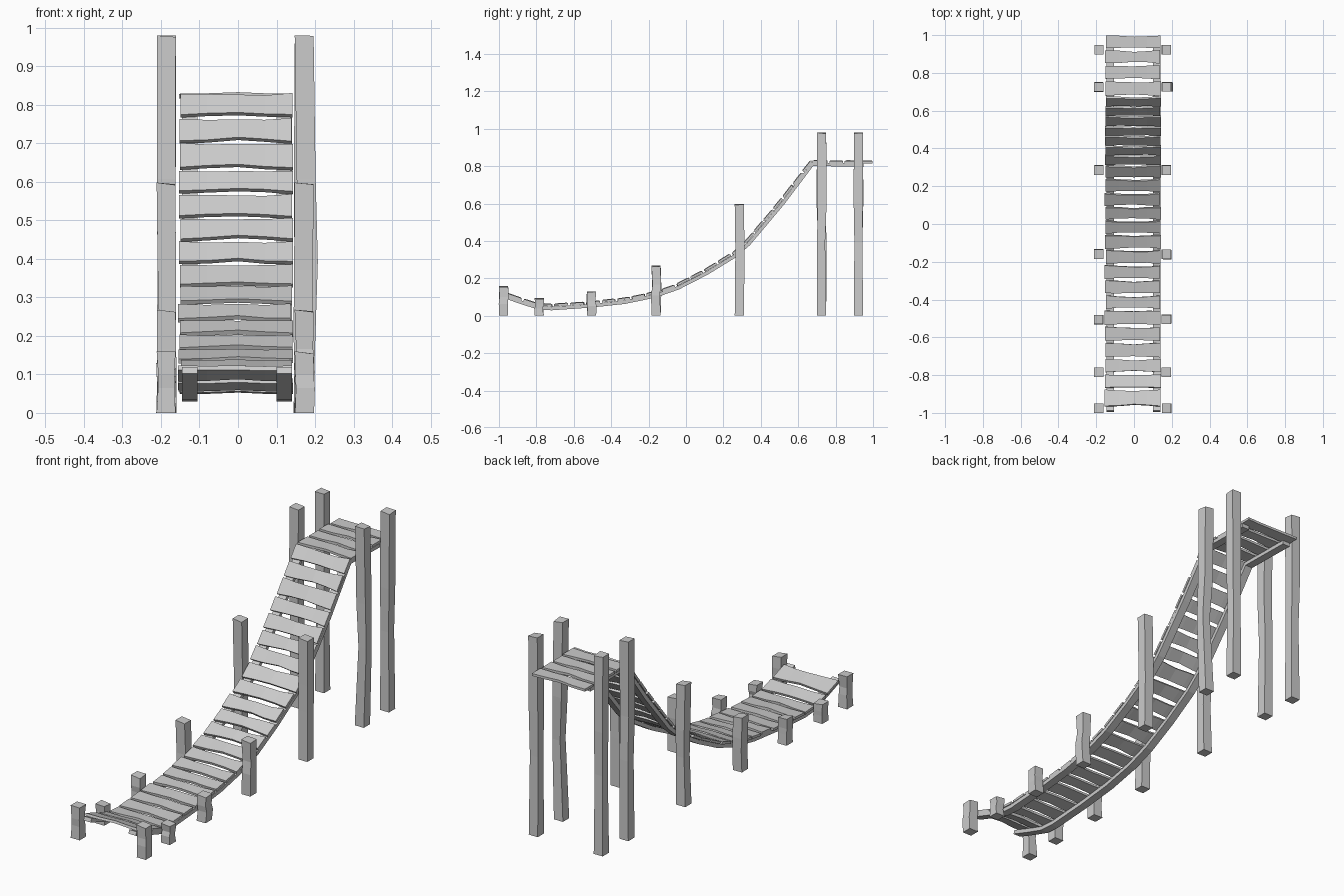
import bpy, bmesh, math, random
from mathutils import Vector

if "Cube" in bpy.data.objects:
    bpy.data.objects.remove(bpy.data.objects["Cube"])

random.seed(4)
R = random.uniform

# Walking-surface profile (y, z)
PATH = [(-0.985, 0.13), (-0.88, 0.093), (-0.79, 0.064), (-0.72, 0.059), (-0.515, 0.073),
        (-0.33, 0.093), (-0.17, 0.126), (-0.05, 0.168), (0.1, 0.245), (0.247, 0.335),
        (0.32, 0.398), (0.5, 0.612), (0.667, 0.828), (0.95, 0.826), (1.01, 0.826)]


def height(y):
    for (y0, z0), (y1, z1) in zip(PATH, PATH[1:]):
        if y <= y1:
            return z0 + (z1 - z0) * (y - y0) / (y1 - y0)
    return PATH[-1][1]


def loft(name, rings):
    """Skin a list of four-point rings and cap both ends."""
    bm = bmesh.new()
    rows = [[bm.verts.new(p) for p in ring] for ring in rings]
    for a, b in zip(rows, rows[1:]):
        for i in range(4):
            j = (i + 1) % 4
            bm.faces.new((a[i], a[j], b[j], b[i]))
    bm.faces.new(rows[0])
    bm.faces.new(rows[-1])
    bmesh.ops.recalc_face_normals(bm, faces=bm.faces)
    me = bpy.data.meshes.new(name)
    bm.to_mesh(me)
    bm.free()
    ob = bpy.data.objects.new(name, me)
    bpy.context.collection.objects.link(ob)
    return ob


def plank(y0, y1):
    """Wavy board lying on the path between y0 and y1."""
    a, b = Vector((0, y0, height(y0))), Vector((0, y1, height(y1)))
    t = (b - a).normalized()
    n = Vector((0, -t.z, t.y))
    lift = R(0, 0.003)
    rings = []
    for x, pinch, hump in ((-0.152, 0, 0), (-0.08, 0.004, 0), (0, 0.006, 0.003),
                           (0.07, 0.004, 0), (0.14, 0, 0)):
        x += R(-0.004, 0.004) if pinch == 0 else 0
        p = a + t * (pinch + R(-0.002, 0.003)) + n * (hump + lift)
        q = b - t * (pinch + R(-0.002, 0.003)) + n * (hump + lift)
        ex = Vector((x, 0, 0))
        rings.append([p + ex, q + ex, q + ex - n * 0.012, p + ex - n * 0.012])
    loft("plank", rings)


def post(x, y, h, bulge):
    """Rough square post with slightly bent sides."""
    rings = []
    for f in (0, 0.4, 0.62, 1):
        mid = f in (0.4, 0.62)
        cx = x + (bulge * (1 if f == 0.4 else 0.4) if mid else R(-0.002, 0.002))
        cy = y + (R(-0.004, 0.004) if mid else 0)
        r = 0.0245 if not mid else R(0.021, 0.025)
        rings.append([(cx + sx * r, cy + sy * r,
                       h * f - (R(0, 0.007) if f == 1 and sx > 0 else 0))
                      for sx, sy in ((-1, -1), (1, -1), (1, 1), (-1, 1))])
    loft("post", rings)


# Planks, read as boundaries along y
EDGES = [-0.968, -0.873, -0.79, -0.71, -0.625, -0.54, -0.453, -0.374, -0.295, -0.216, -0.136,
         -0.055, 0.02, 0.093, 0.165, 0.24, 0.31, 0.362, 0.412, 0.465, 0.516, 0.57, 0.62,
         0.672, 0.761, 0.845, 0.925, 1.0]
for y0, y1 in zip(EDGES, EDGES[1:]):
    gap = 0.003 if y0 > 0.3 and y1 < 0.68 else 0.005
    plank(y0 + gap, y1 - (gap if y1 < 1 else 0))

# Two bent stringers under the planks
line = [Vector((0, y, z)) for y, z in PATH[:-1]]
for cx in (-0.125, 0.12):
    rings = []
    for i, p in enumerate(line):
        d0 = (p - line[max(i - 1, 0)]) if i else line[1] - p
        d1 = (line[i + 1] - p) if i < len(line) - 1 else d0
        t = (d0.normalized() + d1.normalized()).normalized()
        n = Vector((0, -t.z, t.y))
        rings.append([p + Vector((cx + sx * 0.02, 0, 0)) - n * d
                      for sx, d in ((-1, 0.011), (1, 0.011), (1, 0.03), (-1, 0.03))])
    loft("stringer", rings)

# Paired posts: y, height, bend of left and right
for y, h, bl, br in ((-0.975, 0.16, 0, 0.004), (-0.785, 0.095, 0.002, 0), (-0.505, 0.13, 0, 0.003),
                     (-0.16, 0.268, 0.002, 0.005), (0.285, 0.598, 0.003, -0.002),
                     (0.725, 0.98, -0.001, 0.015), (0.922, 0.98, 0.002, -0.003)):
    post(-0.186, y, h, bl)
    post(0.171, y, h, br)
